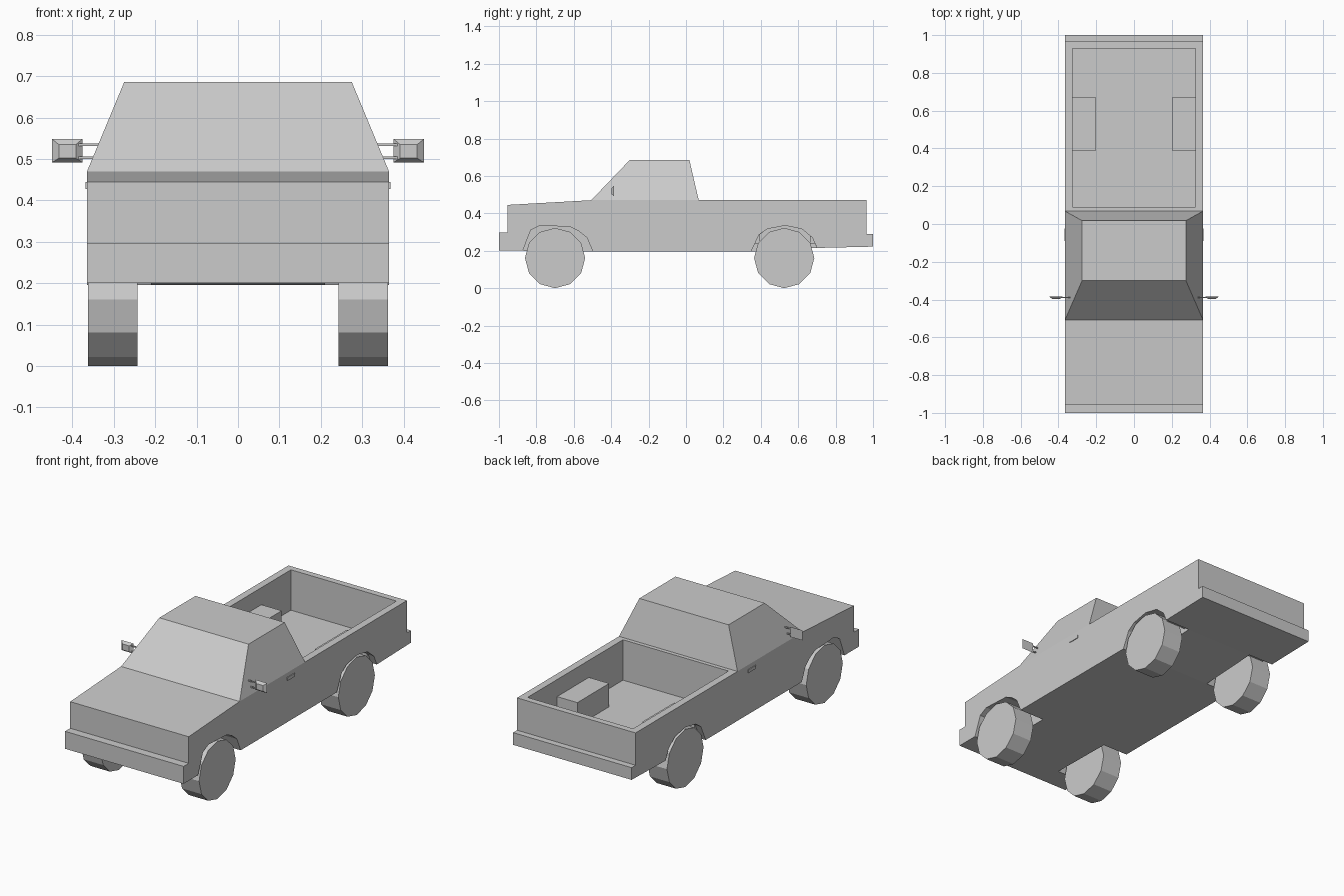
import bpy, bmesh, math

if "Cube" in bpy.data.objects:
    bpy.data.objects.remove(bpy.data.objects["Cube"])


def make(name, verts, faces):
    mesh = bpy.data.meshes.new(name)
    mesh.from_pydata(verts, [], faces)
    bm = bmesh.new()
    bm.from_mesh(mesh)
    bmesh.ops.recalc_face_normals(bm, faces=bm.faces)
    bm.to_mesh(mesh)
    bm.free()
    ob = bpy.data.objects.new(name, mesh)
    bpy.context.collection.objects.link(ob)
    return ob


def loft(name, a, b):
    """Solid between two matching loops of points."""
    n = len(a)
    faces = [tuple(range(n)), tuple(range(n, 2 * n))]
    faces += [(i, (i + 1) % n, n + (i + 1) % n, n + i) for i in range(n)]
    return make(name, list(a) + list(b), faces)


def prism(name, profile, x0, x1):
    """Side profile of (y, z) points extruded from x0 to x1."""
    return loft(name, [(x0, y, z) for y, z in profile], [(x1, y, z) for y, z in profile])


def box(name, x0, x1, y0, y1, z0, z1):
    return prism(name, [(y0, z0), (y1, z0), (y1, z1), (y0, z1)], x0, x1)


def cut(ob, cutter):
    mod = ob.modifiers.new("cut", 'BOOLEAN')
    mod.operation = 'DIFFERENCE'
    mod.solver = 'EXACT'
    mod.object = cutter
    bpy.context.view_layer.objects.active = ob
    bpy.ops.object.modifier_apply(modifier=mod.name)
    bpy.data.objects.remove(cutter)


# Body with stepped bumpers
W = 0.365
body = prism("body", [
    (-1.0, 0.2), (-1.0, 0.297), (-0.955, 0.297), (-0.955, 0.445), (-0.51, 0.47),
    (0.965, 0.47), (0.965, 0.29), (1.0, 0.29), (1.0, 0.222), (0.7, 0.215),
    (0.35, 0.195), (-0.5, 0.195), (-0.87, 0.2)], -W, W)

# Cargo bed, leaving the raised wheel boxes inside
bed = box("bed_cutter", -0.325, 0.325, 0.09, 0.93, 0.245, 0.6)
for s in (-1, 1):
    cut(bed, box("wheel_box", s * 0.2, s * 0.45, 0.39, 0.67, 0.1, 0.375))
cut(body, bed)

# Wheel arches: the inner part of the rear wells stays within the wheel boxes
front_arch = [(-0.885, 0.15), (-0.873, 0.2), (-0.83, 0.31), (-0.78, 0.335), (-0.62, 0.328),
              (-0.573, 0.305), (-0.53, 0.27), (-0.498, 0.195), (-0.48, 0.15)]
rear_arch = [(0.33, 0.15), (0.348, 0.195), (0.39, 0.285), (0.434, 0.316), (0.53, 0.335),
             (0.62, 0.316), (0.675, 0.27), (0.7, 0.216), (0.725, 0.15)]
rear_inner = [(0.33, 0.15), (0.348, 0.195), (0.366, 0.235), (0.396, 0.235), (0.396, 0.288),
              (0.434, 0.316), (0.53, 0.335), (0.62, 0.316), (0.664, 0.28), (0.664, 0.235),
              (0.691, 0.235), (0.7, 0.216), (0.725, 0.15)]
for s in (-1, 1):
    cut(body, prism("front_arch_cutter", front_arch, s * 0.21, s * 0.5))
    cut(body, prism("rear_arch_cutter", rear_arch, s * 0.33, s * 0.5))
    cut(body, prism("rear_well_cutter", rear_inner, s * 0.21, s * 0.34))

# Tapered cabin
loft("cabin",
     [(-W, -0.507, 0.47), (W, -0.507, 0.47), (W, 0.068, 0.47), (-W, 0.068, 0.47)],
     [(-0.275, -0.3, 0.686), (0.275, -0.3, 0.686), (0.275, 0.018, 0.686), (-0.275, 0.018, 0.686)])

for s, side in ((-1, "left"), (1, "right")):
    # Twelve-sided wheels
    for y, end in ((-0.7, "front"), (0.525, "rear")):
        ring = [(y + 0.161 * math.cos(i * math.pi / 6), 0.161 + 0.161 * math.sin(i * math.pi / 6))
                for i in range(12)]
        prism(f"{end}_wheel_{side}", ring, s * 0.243, s * 0.363)

    # Wing mirror: bevelled shell on two thin arms
    loft("mirror_" + side,
         [(s * x, -0.384, z) for x, z in ((0.376, 0.492), (0.449, 0.492), (0.449, 0.548), (0.376, 0.548))],
         [(s * x, -0.397, z) for x, z in ((0.392, 0.502), (0.433, 0.502), (0.433, 0.535), (0.392, 0.535))])
    for z in (0.503, 0.535):
        box("mirror_arm_" + side, s * 0.33, s * 0.385, -0.392, -0.386, z - 0.003, z + 0.003)

    # Door handle
    box("door_handle_" + side, s * 0.36, s * 0.369, -0.09, -0.025, 0.427, 0.445)
